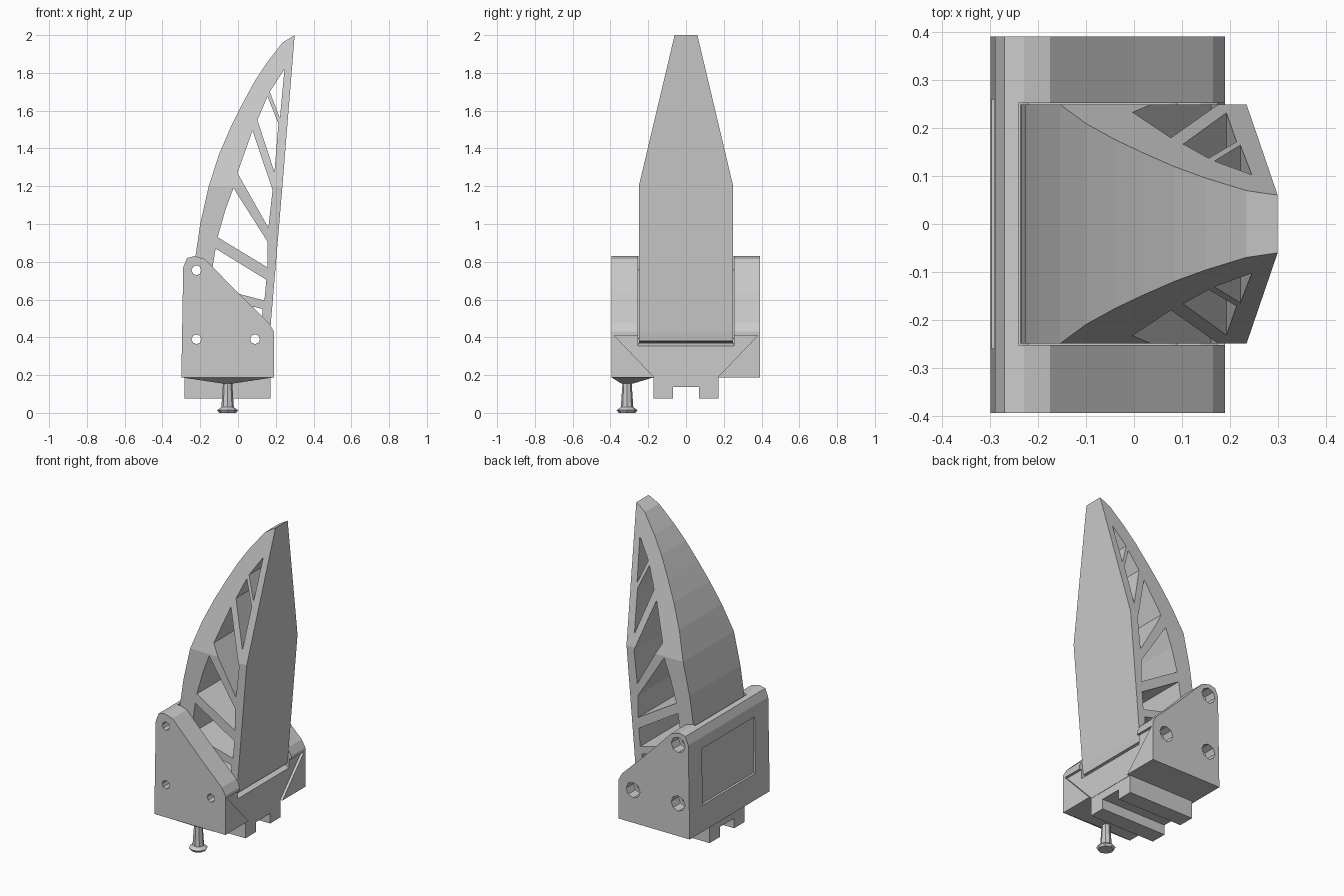
import bpy, bmesh
from mathutils import Vector

if "Cube" in bpy.data.objects:
    bpy.data.objects.remove(bpy.data.objects["Cube"])


def finish(bm, name):
    bmesh.ops.recalc_face_normals(bm, faces=bm.faces)
    me = bpy.data.meshes.new(name)
    bm.to_mesh(me)
    bm.free()
    ob = bpy.data.objects.new(name, me)
    bpy.context.collection.objects.link(ob)
    return ob


def prism(name, pts, a, b, axis='y'):
    """Extrude an outline: xz points along y, or yz points along x."""
    bm = bmesh.new()
    place = (lambda p: (p[0], a, p[1])) if axis == 'y' else (lambda p: (a, p[0], p[1]))
    face = bm.faces.new([bm.verts.new(place(p)) for p in pts])
    moved = bmesh.ops.extrude_face_region(bm, geom=[face])['geom']
    step = Vector((0, b - a, 0) if axis == 'y' else (b - a, 0, 0))
    bmesh.ops.translate(bm, vec=step, verts=[v for v in moved if isinstance(v, bmesh.types.BMVert)])
    return finish(bm, name)


def box(name, x, y, z):
    return prism(name, [(x[0], z[0]), (x[1], z[0]), (x[1], z[1]), (x[0], z[1])], *y)


def hull(name, pts):
    bm = bmesh.new()
    for p in pts:
        bm.verts.new(p)
    bmesh.ops.convex_hull(bm, input=bm.verts)
    return finish(bm, name)


def cylinder(name, loc, r1, r2, depth, sides=8, along_y=False):
    rot = (1.5707963, 0, 0) if along_y else (0, 0, 0)
    bpy.ops.mesh.primitive_cone_add(vertices=sides, radius1=r1, radius2=r2,
                                    depth=depth, location=loc, rotation=rot)
    ob = bpy.context.object
    ob.name = name
    return ob


def boolean(target, cutter, op='DIFFERENCE', keep=False):
    mod = target.modifiers.new('cut', 'BOOLEAN')
    mod.operation, mod.object, mod.solver = op, cutter, 'EXACT'
    bpy.context.view_layer.objects.active = target
    bpy.ops.object.modifier_apply(modifier=mod.name)
    if not keep:
        bpy.data.objects.remove(cutter)


# Curved finger, tapered towards the tip
finger = prism('finger', [
    (-.238, .36), (-.235, .6), (-.225, .83), (-.2, 1.0), (-.155, 1.2), (-.1, 1.37),
    (-.04, 1.51), (.02, 1.63), (.085, 1.75), (.15, 1.85), (.235, 1.96), (.3, 2.0),
    (.235, 1.2), (.17, .43), (.163, .38)], -.3, .3)
boolean(finger, prism('taper', [
    (-.25, .3), (.25, .3), (.25, 1.2), (.06, 2.001), (-.06, 2.001), (-.25, 1.2)], -.5, .5, 'x'),
    'INTERSECT')

# Truss windows
windows = [
    [(.246, 1.82), (.168, 1.70), (.222, 1.56)],
    [(.156, 1.675), (.103, 1.55), (.193, 1.275), (.214, 1.53)],
    [(.077, 1.495), (-.003, 1.27), (.161, .98), (.183, 1.18)],
    [(-.024, 1.19), (-.066, 1.077), (-.108, .93), (.156, .77), (.156, .907)],
    [(-.119, .87), (-.15, .67), (.14, .595), (.15, .705)],
    [(-.16, .62), (.13, .55), (.125, .46), (-.15, .46)],
]
for w in windows:
    boolean(finger, prism('window', w, -.4, .4))

# Housing with two side cheeks, a pocket for the finger and a back wall
housing = prism('housing', [
    (-.30, .187), (-.29, .77), (-.27, .82), (-.23, .83), (-.175, .815), (0, .635),
    (.165, .475), (.19, .43), (.19, .187)], -.395, .392)
boolean(housing, prism('pocket', [
    (-.241, .37), (.14, .37), (.25, .315), (.25, .9), (-.241, .9)], -.253, .253))
boolean(housing, box('back_recess', (-.35, -.283), (-.26, .26), (.35, .70)))
boolean(housing, prism('front_relief', [
    (-.38, .41), (-.16, .18), (.16, .18), (.38, .41)], .174, .3, 'x'))

# Bolt holes with wide recesses on the rear side
for x, z in [(-.22, .755), (-.22, .39), (.09, .39)]:
    bolt = cylinder('bolt_hole', (x, 0, z), .026, .026, 1, 8, True)
    boolean(finger, bolt, keep=True)
    boolean(housing, bolt)
    boolean(housing, cylinder('bolt_recess', (x, .39, z), .048, .048, .14, 8, True))

# Mounting base and its two rails
box('mount_base', (-.283, .172), (-.17, .17), (.138, .33))
for side in (-1, 1):
    y = sorted((side * .07, side * .172))
    box('mount_rail', (-.283, .172), y, (.076, .19))

# Shallow inverted pyramid and the foot screw below it
hull('screw_boss', [(x, y, .188) for x in (-.30, .19) for y in (-.395, -.172)] +
     [(-.055 + dx, -.312 + dy, .155) for dx in (-.025, .025) for dy in (-.03, .03)])
cylinder('screw_shaft', (-.055, -.312, .09), .034, .024, .15)
cylinder('screw_flare', (-.055, -.312, .022), .055, .034, .016)
cylinder('screw_head', (-.055, -.312, .007), .045, .055, .014)
